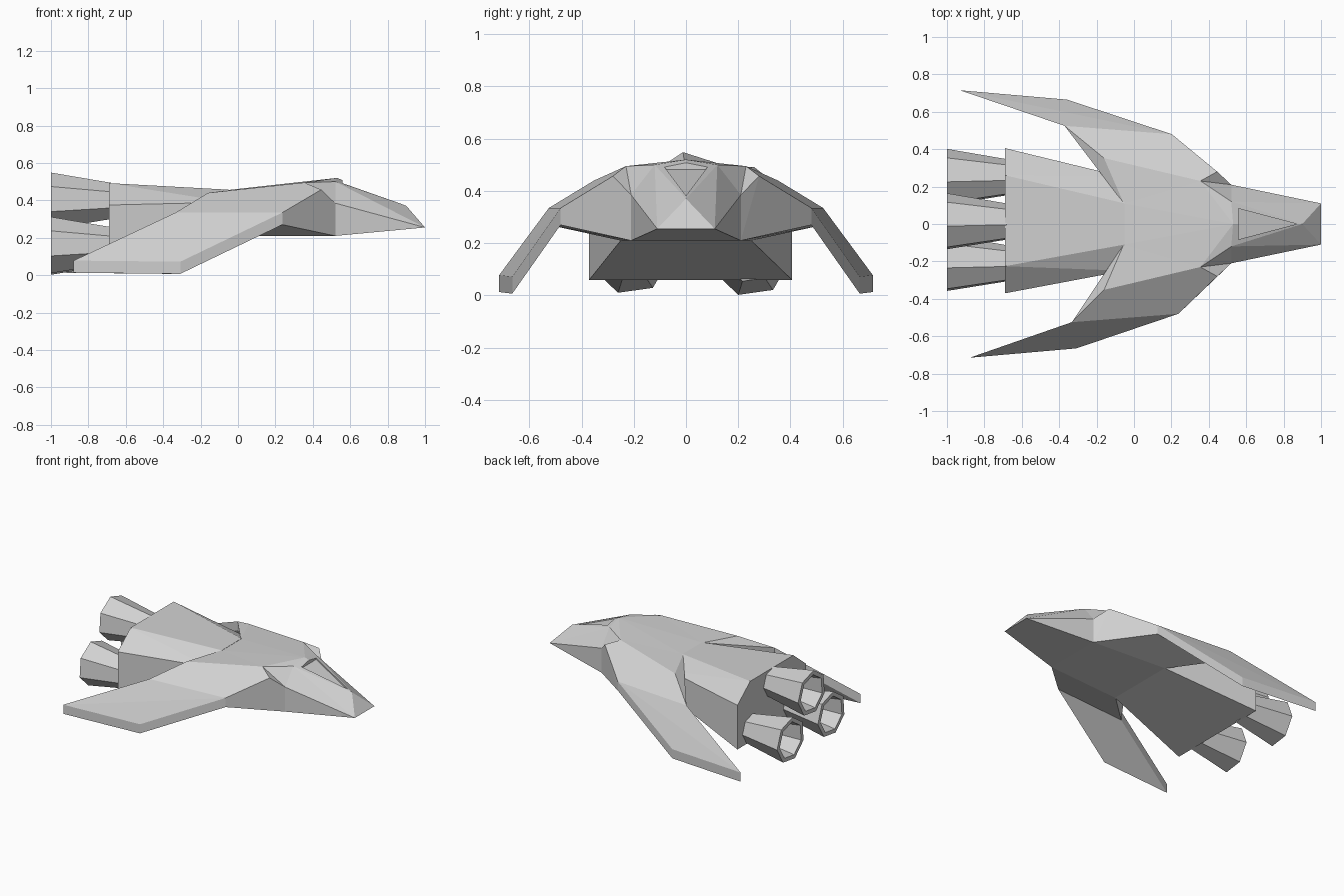
import bpy
import bmesh
from math import sin, cos, radians, tau
from mathutils import Vector

if "Cube" in bpy.data.objects:
    bpy.data.objects.remove(bpy.data.objects["Cube"], do_unlink=True)

# One plain hull colour
grey = bpy.data.materials.new("hull grey")
grey.use_nodes = True
grey.diffuse_color = (0.64, 0.64, 0.64, 1)
grey.node_tree.nodes["Principled BSDF"].inputs["Base Color"].default_value = (0.64, 0.64, 0.64, 1)


def finish(bm, name):
    bmesh.ops.recalc_face_normals(bm, faces=bm.faces)
    mesh = bpy.data.meshes.new(name)
    bm.to_mesh(mesh)
    bm.free()
    mesh.materials.append(grey)
    ob = bpy.data.objects.new(name, mesh)
    bpy.context.scene.collection.objects.link(ob)
    return ob


def convex(name, points):
    """Flat-faced convex solid spanning the given corners."""
    bm = bmesh.new()
    for p in points:
        bm.verts.new(p)
    out = bmesh.ops.convex_hull(bm, input=bm.verts)
    loose = [v for v in bm.verts if not v.link_faces]
    bmesh.ops.delete(bm, geom=loose, context="VERTS")
    bmesh.ops.dissolve_limit(bm, angle_limit=radians(1), verts=bm.verts, edges=bm.edges)
    return finish(bm, name)


def both(points):
    """Corners on both sides of the centre line."""
    return [(x, s * y, z) for x, y, z in points for s in (1, -1)]


def side(points, s):
    """Corners on one side; the outer wing is swept a little unevenly."""
    return [(x - (0.037 * s * y if y > 0.4 else 0), s * y, z) for x, y, z in points]


# Shared section where the nose meets the body
collar = [(0.52, 0.21, 0.21), (0.52, 0.21, 0.385), (0.52, 0.12, 0.5), (0.53, 0, 0.52)]

# Nose with recessed windshield
nose = convex("nose", both(collar + [(1, 0.11, 0.255), (0.9, 0, 0.37)]))
glass = [(0.56, 0.082, 0.482), (0.56, 0, 0.496), (0.87, 0, 0.372)]
cutter = convex("windshield_cutter", both(glass + [(x, y, 0.7) for x, y, z in glass]))
cutter.hide_render = True
cutter.hide_viewport = True
cut = nose.modifiers.new("windshield recess", "BOOLEAN")
cut.operation = "DIFFERENCE"
cut.object = cutter

# Central body
convex("body", both(collar + [(0.355, 0.23, 0.495), (-0.055, 0.11, 0.455),
                              (-0.055, 0.25, 0.21)]))

# Wings: shoulder panel, then drooping swept blade
fold = [(0.22, 0.48, 0.335), (-0.352, 0.525, 0.335)]
tip = [(-0.333, 0.665, 0.072), (-0.905, 0.715, 0.078)]
drop = Vector((0, 0, -0.065))


def thick(points):
    return points + [tuple(Vector(p) + drop) for p in points]


shoulder = thick(fold + [(-0.16, 0.352, 0.44)]) + collar[:2] + [
    (0.355, 0.23, 0.495), (0.445, 0.28, 0.457),
    (-0.055, 0.11, 0.455), (-0.055, 0.25, 0.21)]
for s, label in ((1, "back"), (-1, "front")):
    convex(label + "_wing_shoulder", side(shoulder, s))
    convex(label + "_wing_blade", side(thick(fold + tip), s))

# Flared engine housing behind the body
front_end = both([(-0.05, 0.25, 0.21), (-0.05, 0.25, 0.39), (-0.05, 0.11, 0.457)])
rear_end = both([(-0.69, 0.388, 0.06), (-0.69, 0.388, 0.375), (-0.69, 0.243, 0.492)])
convex("engine_housing", front_end + [(x, y + 0.0175, z) for x, y, z in rear_end])


def engine(name, cy, cz, sides=7):
    """Hollow flared nozzle built from rings along x."""
    bm = bmesh.new()
    rings = []
    for x, r in ((-0.68, 0.1), (-1, 0.155), (-1, 0.125), (-0.76, 0.085)):
        angles = [radians(8) + tau * i / sides for i in range(sides)]
        rings.append([bm.verts.new((x, cy - r * sin(a), cz + r * cos(a))) for a in angles])
    for a, b in zip(rings, rings[1:]):
        for i in range(sides):
            j = (i + 1) % sides
            bm.faces.new((a[i], a[j], b[j], b[i]))
    bm.faces.new(rings[0])
    bm.faces.new(rings[-1])
    finish(bm, name)


engine("top_engine", 0.01, 0.395)
engine("back_lower_engine", 0.247, 0.15)
engine("front_lower_engine", -0.213, 0.158)
